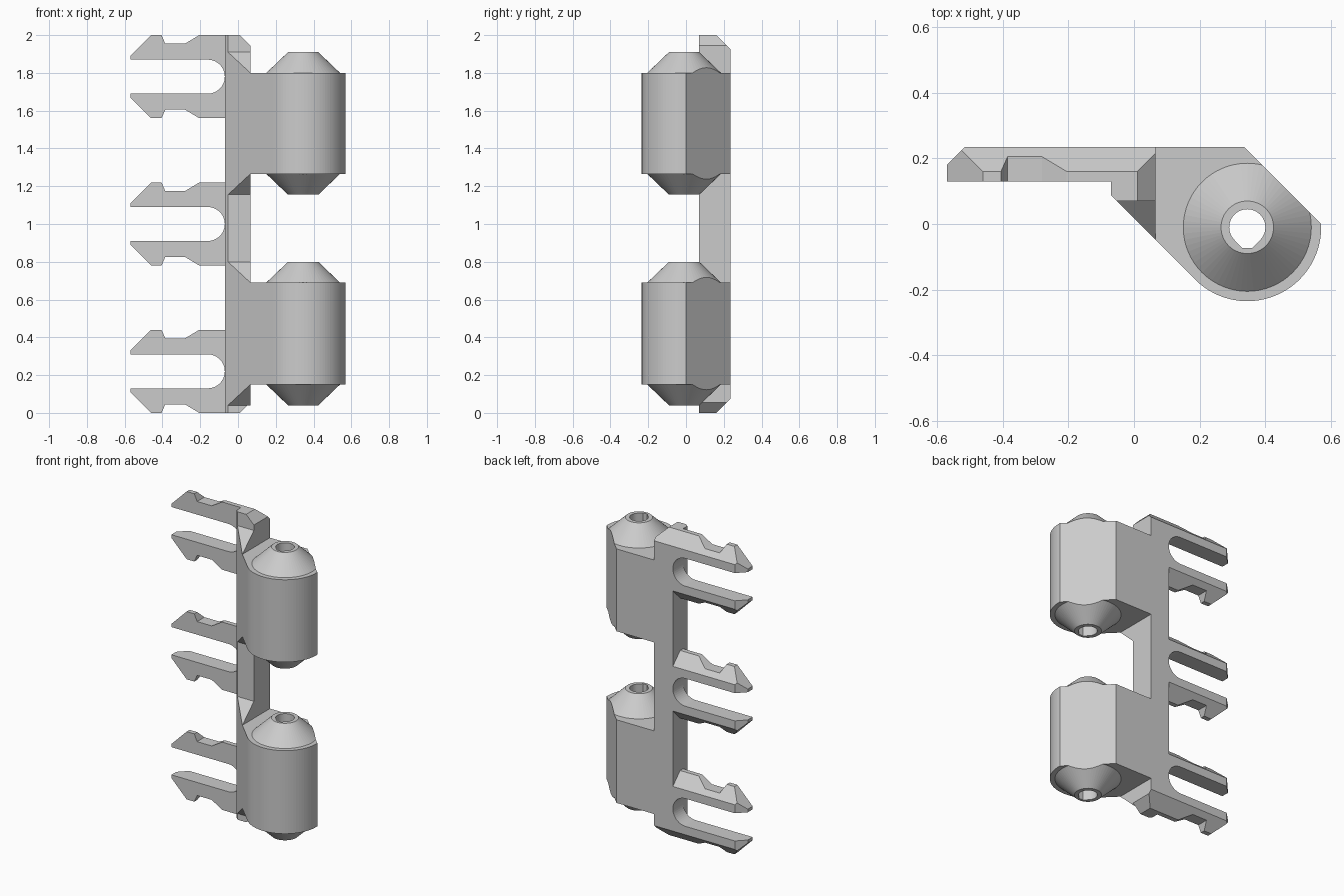
import bpy
import bmesh
import math
from mathutils import Vector

default = bpy.data.objects.get("Cube")
if default:
    bpy.data.objects.remove(default, do_unlink=True)

grey = bpy.data.materials.new("light grey")
grey.use_nodes = True
grey.diffuse_color = (0.6, 0.6, 0.6, 1)
grey.node_tree.nodes["Principled BSDF"].inputs["Base Color"].default_value = (0.6, 0.6, 0.6, 1)

BACK, SPINE_LEFT, SPINE_RIGHT, SPINE_FRONT = 0.235, -0.07, 0.065, 0.07
PIVOT, BARREL = Vector((0.345, -0.01)), 0.225
SLOPE = PIVOT.x + PIVOT.y - BARREL * math.sqrt(2)  # diagonal front: x + y = SLOPE


def arc(centre, radius, start, end, steps):
    angles = [math.radians(start + (end - start) * i / steps) for i in range(steps + 1)]
    return [(centre[0] + radius * math.cos(a), centre[1] + radius * math.sin(a)) for a in angles]


def prism(name, points, low, high, axis="z", clips=()):
    """Extrude a profile along an axis, then trim it by planes (point, outward normal)."""
    place = {"x": lambda a, b, d: (d, a, b),
             "y": lambda a, b, d: (a, d, b),
             "z": lambda a, b, d: (a, b, d)}[axis]
    bm = bmesh.new()
    base = bm.faces.new([bm.verts.new(place(a, b, low)) for a, b in points])
    moved = bmesh.ops.extrude_face_region(bm, geom=[base], use_keep_orig=True)
    tops = [v for v in moved["geom"] if isinstance(v, bmesh.types.BMVert)]
    bmesh.ops.translate(bm, verts=tops, vec=place(0, 0, high - low))
    for point, normal in clips:
        bmesh.ops.bisect_plane(bm, geom=bm.verts[:] + bm.edges[:] + bm.faces[:], dist=1e-5,
                               plane_co=point, plane_no=normal, clear_outer=True)
        rim = [e for e in bm.edges if e.is_boundary]
        if rim:
            bmesh.ops.edgeloop_fill(bm, edges=rim)
    return finish(name, bm)


def lathe(name, profile, segments=64):
    """Solid of revolution about the pivot axis from (radius, height) pairs."""
    bm = bmesh.new()
    rings = [[bm.verts.new((x, y, z)) for x, y in arc(PIVOT, r, 0, 360, segments)[:-1]]
             for r, z in profile]
    for lower, upper in zip(rings, rings[1:]):
        for i in range(segments):
            j = (i + 1) % segments
            bm.faces.new((lower[i], lower[j], upper[j], upper[i]))
    bm.faces.new(rings[0])
    bm.faces.new(rings[-1])
    return finish(name, bm)


def finish(name, bm):
    bmesh.ops.recalc_face_normals(bm, faces=bm.faces[:])
    mesh = bpy.data.meshes.new(name)
    bm.to_mesh(mesh)
    bm.free()
    mesh.materials.append(grey)
    obj = bpy.data.objects.new(name, mesh)
    bpy.context.collection.objects.link(obj)
    return obj


def combine(target, tool, operation):
    mod = target.modifiers.new(operation.lower(), "BOOLEAN")
    mod.operation, mod.solver, mod.object = operation, "EXACT", tool
    bpy.context.view_layer.objects.active = target
    bpy.ops.object.modifier_apply(modifier=mod.name)
    bpy.data.objects.remove(tool, do_unlink=True)


# Upright spine with chamfered ends
spine_profile = [(SPINE_LEFT, BACK), (SPINE_RIGHT, BACK), (SPINE_RIGHT, SPINE_FRONT),
                 (SLOPE - SPINE_FRONT, SPINE_FRONT), (SPINE_LEFT, SLOPE - SPINE_LEFT)]
end_cuts = []
for z, up in ((0, -1), (2, 1)):
    end_cuts += [((0, 0.16, z), (0, 1, up)), ((0.01, 0, z), (1, 0, up))]
prism("spine", spine_profile, 0, 2, clips=end_cuts)

# Forked snap clips
HALF, SLOT = 0.22, 0.09
outer = [(-0.57, SLOT), (-0.57, 0.11), (-0.46, HALF), (-0.405, HALF), (-0.385, 0.175),
         (-0.28, 0.175), (-0.205, HALF), (-0.065, HALF)]
slot_end = arc((SPINE_LEFT - SLOT, 0), SLOT, -90, 90, 24)
fork = outer + [(x, -z) for x, z in reversed(outer)] + slot_end
for label, centre in (("lower", HALF), ("middle", 1.0), ("upper", 2 - HALF)):
    cuts = [((0, 0.16, centre + HALF), (0, 1, 1)),
            ((0, 0.16, centre - HALF), (0, 1, -1)),
            ((-0.57, 0.18, 0), (-1, 1, 0))]
    prism(label + "_clip", [(x, z + centre) for x, z in fork], 0.13, BACK, "y", cuts)

# Hinge knuckles with conical ends, a bored pin hole and a sloping web to the spine
CONE = 0.11
web_front = SLOPE - SPINE_RIGHT
body = [(SPINE_RIGHT, web_front), (SPINE_RIGHT, BACK), (PIVOT.x + BARREL, BACK)]
body += arc(PIVOT, BARREL, 0, -135, 32)
hole = arc(PIVOT, 0.055, -45, 225, 36)
hole += [(PIVOT.x + side, PIVOT.y - 0.063) for side in (-0.015, 0.015)]
corner = [(0.27, 0.3), (0.67, -0.1), (0.9, 0.3)]
for label, low, high in (("lower", 0.15, 0.69), ("upper", 1.265, 1.8)):
    knuckle = prism(label + "_knuckle", body, low, high)
    spindle = lathe("spindle", [(0.08, low - CONE), (0.195, low), (0.195, high), (0.08, high + CONE)])
    combine(knuckle, spindle, "UNION")
    combine(knuckle, prism("pin_hole", hole, low - 0.2, high + 0.2), "DIFFERENCE")
    combine(knuckle, prism("corner_cut", corner, low - 0.2, high + 0.2), "DIFFERENCE")
    web = [(SPINE_FRONT, low - CONE), (SPINE_FRONT, high + CONE), (web_front, high), (web_front, low)]
    prism(label + "_web", web, SPINE_LEFT, SPINE_RIGHT, "x", [((SLOPE, 0, 0), (-1, -1, 0))])
